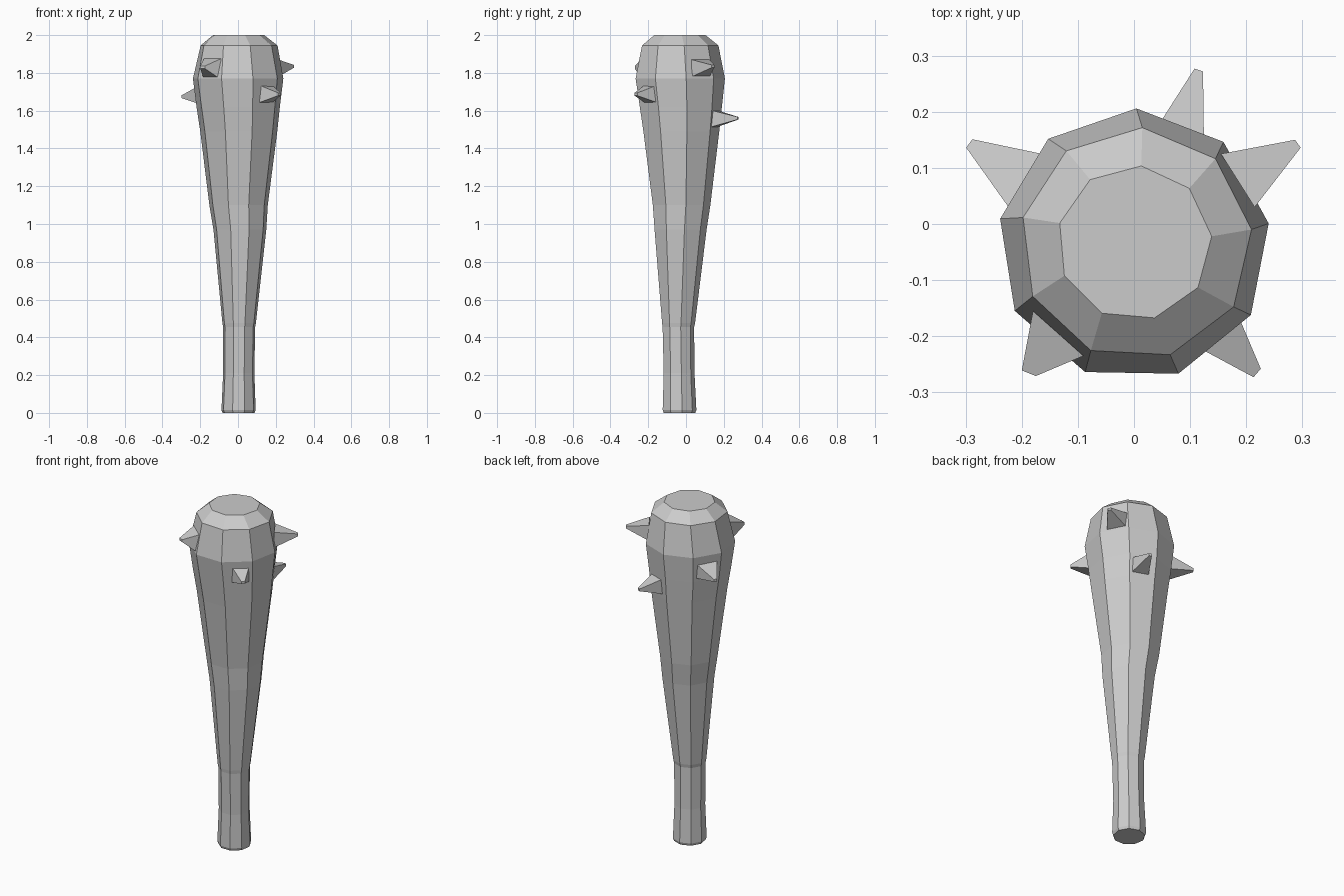
import bpy, bmesh
from math import cos, sin, radians

SIDES = 9


def finish(bm, name):
    bmesh.ops.recalc_face_normals(bm, faces=bm.faces)
    mesh = bpy.data.meshes.new(name)
    bm.to_mesh(mesh)
    bm.free()
    obj = bpy.data.objects.new(name, mesh)
    bpy.context.collection.objects.link(obj)
    return obj


def loft(bm, rings):
    loops = [[bm.verts.new(p) for p in ring] for ring in rings]
    n = len(loops[0])
    for a, b in zip(loops, loops[1:]):
        for i in range(n):
            j = (i + 1) % n
            bm.faces.new((a[i], a[j], b[j], b[i]))
    bm.faces.new(loops[0])
    bm.faces.new(loops[-1])


# Club body: nine-sided loft through (height, radius, centre x, centre y, phase)
profile = [
    (0.00, 0.086, 0.003, -0.037, 90),
    (0.015, 0.092, 0.003, -0.037, 90),
    (0.21, 0.084, 0.004, -0.039, 90),
    (0.455, 0.086, 0.006, -0.043, 90),
    (0.475, 0.090, 0.006, -0.042, 90),
    (0.97, 0.142, 0.010, -0.033, 90),
    (1.10, 0.157, 0.003, -0.028, 90),
    (1.49, 0.207, 0.004, -0.031, 90),
    (1.62, 0.224, 0.001, -0.034, 90),
    (1.77, 0.243, 0.000, -0.037, 89),
    (1.945, 0.207, 0.004, -0.035, 87),
    (2.00, 0.138, 0.001, -0.034, 85),
]
bm = bmesh.new()
loft(bm, [[(cx + r * cos(radians(ph + 360 * i / SIDES)),
            cy + r * sin(radians(ph + 360 * i / SIDES)), z)
           for i in range(SIDES)] for z, r, cx, cy, ph in profile])
finish(bm, "club_body")


# Spikes: rectangular base sunk in the body, tapering to a small blunt tip
def spike(name, base_a, base_b, tip_a, tip_b, z_low, z_high, z_tip):
    def rect(a, b, lo, hi):
        return [(*a, lo), (*b, lo), (*b, hi), (*a, hi)]
    bm = bmesh.new()
    loft(bm, [rect(base_a, base_b, z_low, z_high),
              rect(tip_a, tip_b, z_tip - 0.007, z_tip + 0.007)])
    finish(bm, name)


spike("spike_back", (0.03, 0.155), (0.125, 0.12),
      (0.108, 0.277), (0.123, 0.272), 1.51, 1.605, 1.56)
spike("spike_right", (0.155, 0.125), (0.215, 0.03),
      (0.287, 0.15), (0.297, 0.136), 1.78, 1.87, 1.835)
spike("spike_left", (-0.15, 0.122), (-0.22, 0.025),
      (-0.288, 0.151), (-0.299, 0.136), 1.64, 1.725, 1.674)
spike("spike_front_right", (0.178, -0.145), (0.105, -0.215),
      (0.226, -0.258), (0.213, -0.273), 1.64, 1.738, 1.687)
spike("spike_front_left", (-0.18, -0.155), (-0.09, -0.235),
      (-0.200, -0.261), (-0.175, -0.271), 1.765, 1.875, 1.83)
